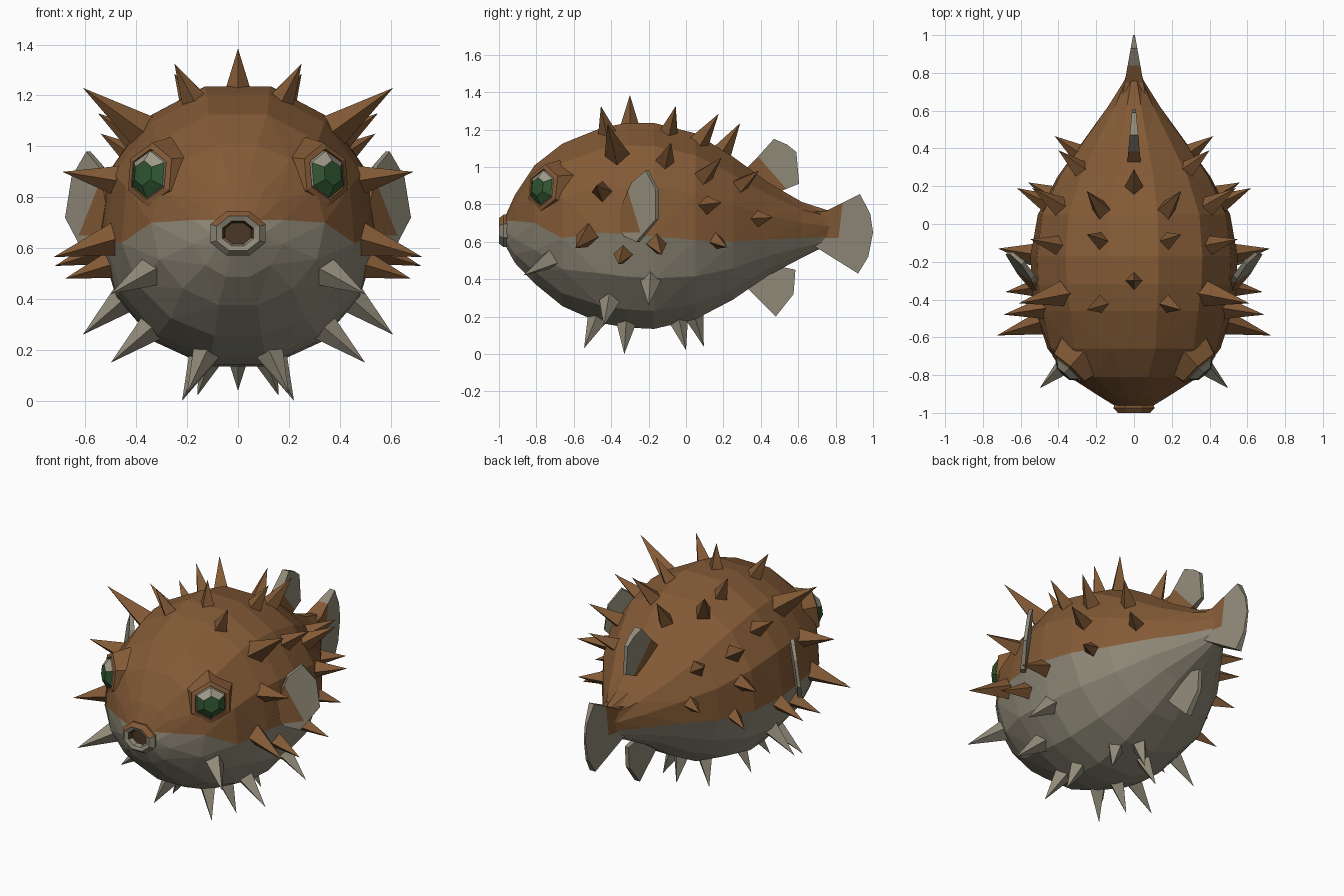
import bpy, bmesh, math
from mathutils import Vector
from mathutils.bvhtree import BVHTree

if "Cube" in bpy.data.objects:
    bpy.data.objects.remove(bpy.data.objects["Cube"])


def material(name, rgb):
    m = bpy.data.materials.new(name)
    m.diffuse_color = (*rgb, 1)
    m.use_nodes = True
    m.node_tree.nodes["Principled BSDF"].inputs["Base Color"].default_value = m.diffuse_color
    return m


MATS = [material("brown skin", (0.228, 0.103, 0.037)),
        material("grey belly", (0.28, 0.255, 0.19)),
        material("green iris", (0.03, 0.095, 0.031)),
        material("pale eye", (0.35, 0.32, 0.25)),
        material("dark mouth", (0.07, 0.038, 0.02))]
BROWN, GREY, GREEN, PALE, DARK = range(5)


def finish(bm, name):
    bmesh.ops.recalc_face_normals(bm, faces=bm.faces)
    me = bpy.data.meshes.new(name)
    bm.to_mesh(me)
    bm.free()
    for m in MATS:
        me.materials.append(m)
    ob = bpy.data.objects.new(name, me)
    bpy.context.collection.objects.link(ob)
    return ob


def loft(bm, rings, colour):
    """Skin a list of point rings; colour(ring, side, centre) picks the material."""
    vs = [[bm.verts.new(p) for p in r] for r in rings]
    n = len(rings[0])
    for i in range(len(vs) - 1):
        for j in range(n):
            k = (j + 1) % n
            f = bm.faces.new((vs[i][j], vs[i][k], vs[i + 1][k], vs[i + 1][j]))
            f.material_index = colour(i, j, f.calc_center_median())
    for i, r in ((-1, vs[0]), (len(vs) - 1, vs[-1])):
        f = bm.faces.new(r)
        f.material_index = colour(i, 0, f.calc_center_median())


# Body: y, half width, top, bottom, colour seam height
STATIONS = [(-.962, .10, .745, .57, .71), (-.915, .18, .85, .485, .71),
            (-.81, .335, 1.01, .375, .70),
            (-.66, .455, 1.13, .255, .62), (-.46, .515, 1.21, .165, .65),
            (-.32, .535, 1.24, .14, .64), (-.17, .54, 1.24, .133, .63),
            (.05, .505, 1.185, .185, .61), (.25, .405, 1.06, .29, .60),
            (.44, .27, .92, .42, .615), (.62, .14, .815, .515, .62),
            (.76, .05, .77, .585, .63), (.82, .028, .755, .60, .63)]
H = 7


def body_ring(y, w, top, bot, seam):
    c, h = (top + bot) / 2, (top - bot) / 2
    a = math.asin((seam - c) / h)
    angs = [a + (math.pi - 2 * a) * i / H for i in range(H)]
    angs += [math.pi - a + (math.pi + 2 * a) * i / H for i in range(H)]
    bulge = 1.02
    return [(w * bulge * math.cos(t), y, c + h * bulge * math.sin(t)) for t in angs]


bm = bmesh.new()
loft(bm, [body_ring(*s) for s in STATIONS],
     lambda i, j, c: BROWN if i >= 0 and j < H else GREY)
bmesh.ops.triangulate(bm, faces=[f for f in bm.faces if len(f.verts) == 4])
bmesh.ops.recalc_face_normals(bm, faces=bm.faces)
surface = BVHTree.FromBMesh(bm)
finish(bm, "body")

# Mouth: lips around a recess
bm = bmesh.new()
MOUTH = [(.105, .088, -.945), (.112, .09, -.975), (.088, .07, -1.0),
         (.063, .05, -.992), (.053, .043, -.966)]
loft(bm, [[(rx * math.cos(math.pi / 8 + k * math.pi / 4) * 1.05, y,
            .658 + rz * math.sin(math.pi / 8 + k * math.pi / 4) * 1.05)
           for k in range(8)] for rx, rz, y in MOUTH],
     lambda i, j, c: (DARK if i == 4 or i == 3 and c.z > .64 else
                      BROWN if i in (0, 1) and c.z > .71 else GREY))
finish(bm, "mouth")


# Eyes: six-sided sockets with a domed eyeball
def eye_ring(s, r, d):
    n = Vector((.66, -.74, .12)).normalized()
    side = n.cross(Vector((0, 0, 1))).normalized()
    up = side.cross(n)
    pts = []
    for k in range(6):
        t = math.pi / 2 + k * math.pi / 3
        p = Vector((.32, -.735, .885)) + n * d + side * r * math.cos(t) + up * r * math.sin(t)
        pts.append((p.x * s, p.y, p.z))
    return pts


for s, side in ((1, "right"), (-1, "left")):
    bm = bmesh.new()
    loft(bm, [eye_ring(s, r, d) for r, d in
              ((.16, -.06), (.125, .04), (.10, .047), (.09, .0))], lambda i, j, c: BROWN)
    finish(bm, "eye_socket_" + side)
    bm = bmesh.new()
    loft(bm, [eye_ring(s, r, d) for r, d in ((.098, 0), (.092, .05), (.05, .08))],
         lambda i, j, c: GREEN if i >= 1 and c.z < .92 else PALE)
    finish(bm, "eyeball_" + side)


# Fins: flat outlines given thickness, brown where in front of every root plane
def fin(name, outline, place, thick, root=()):
    us = [p[0] for p in outline]
    lo, hi = min(us), max(us)
    bm = bmesh.new()
    sides = []
    for s in (-1, 1):
        sides.append([bm.verts.new(place(u, v, s * (thick[0] + (thick[1] - thick[0])
                      * (u - lo) / (hi - lo)))) for u, v in outline])
    a, b = sides
    bm.faces.new(a)
    bm.faces.new(b)
    for i in range(len(a)):
        k = (i + 1) % len(a)
        bm.faces.new((a[i], a[k], b[k], b[i]))
    planes = [(Vector(co), Vector(no)) for co, no in root]
    for co, no in planes:
        bmesh.ops.bisect_plane(bm, geom=bm.verts[:] + bm.edges[:] + bm.faces[:],
                               plane_co=co, plane_no=no)
    for f in bm.faces:
        c = f.calc_center_median()
        brown = planes and all((c - co).dot(no) > 0 for co, no in planes)
        f.material_index = BROWN if brown else GREY
    finish(bm, name)


def upright(u, v, w):
    return (w, u, v)


fin("dorsal_fin", [(.28, .95), (.38, 1.05), (.47, 1.15), (.54, 1.12), (.59, 1.08),
                   (.605, .91), (.48, .86), (.36, .90)],
    upright, (.04, .01), [((0, .46, .97), (0, -.75, -.66))])
fin("anal_fin", [(.30, .38), (.48, .20), (.575, .32), (.585, .45), (.45, .48)],
    upright, (.03, .012))
fin("tail_fin", [(.68, .58), (.92, .43), (.975, .52), (1.0, .65), (.985, .75),
                 (.93, .855), (.75, .765), (.68, .76)],
    upright, (.062, .005), [((0, .825, .7), (0, -1, .12)), ((0, 0, .62), (0, 0, 1))])
for s, side in ((1, "right"), (-1, "left")):
    fin("pectoral_fin_" + side,
        [(0, .66), (.1, .63), (.45, .60), (1, .72), (1, .88), (.72, .98), (.33, .92), (0, .78)],
        lambda u, v, w: (s * (.505 + .155 * u + .16 * (.8 - v) + w), -.34 + .185 * u - w, v),
        (.012, .007), [((0, -.265, .72), (0, -1, -.3)), ((0, 0, .65), (0, 0, 1))])

# Spines: tip positions (mirrored when off centre), rooted at the nearest skin
BROWN_TIPS = [(0, -.30, 1.385), (0, .29, 1.235), (.25, -.455, 1.325), (.25, -.055, 1.325),
              (.25, .175, 1.285), (.61, -.42, 1.23), (.55, -.08, 1.13), (.54, .19, 1.05),
              (.40, .39, .98), (.69, -.48, .90), (.62, .19, .81), (.42, .465, .73),
              (.56, .22, .57), (.72, -.13, .53), (.68, -.36, .48), (.725, -.59, .565)]
GREY_TIPS = [(.50, -.87, .42), (.61, -.20, .26), (.50, -.44, .15), (.20, -.545, .03),
             (.22, -.33, .0), (.16, 0, .02), (0, .095, .04)]


def spine(bm, tip, mat):
    tip = Vector(tip)
    base = surface.find_nearest(tip)[0]
    axis = (tip - base).normalized()
    u = axis.cross(Vector((0, 1, 0))).normalized()
    v = axis.cross(u)
    r = 1.25 * (.042 + .11 * max(0, (tip - base).length - .12))
    base -= axis * .035
    ring = [bm.verts.new(base + r * (u * math.cos(k * math.pi / 2) + v * math.sin(k * math.pi / 2)))
            for k in range(4)]
    top = bm.verts.new(tip)
    faces = [bm.faces.new((ring[k], ring[(k + 1) % 4], top)) for k in range(4)]
    faces.append(bm.faces.new(ring))
    for f in faces:
        f.material_index = mat


for name, tips, mat in (("back_spines", BROWN_TIPS, BROWN), ("belly_spines", GREY_TIPS, GREY)):
    bm = bmesh.new()
    for x, y, z in tips:
        for s in ((1, -1) if x else (1,)):
            spine(bm, (x * s, y, z), mat)
    finish(bm, name)
